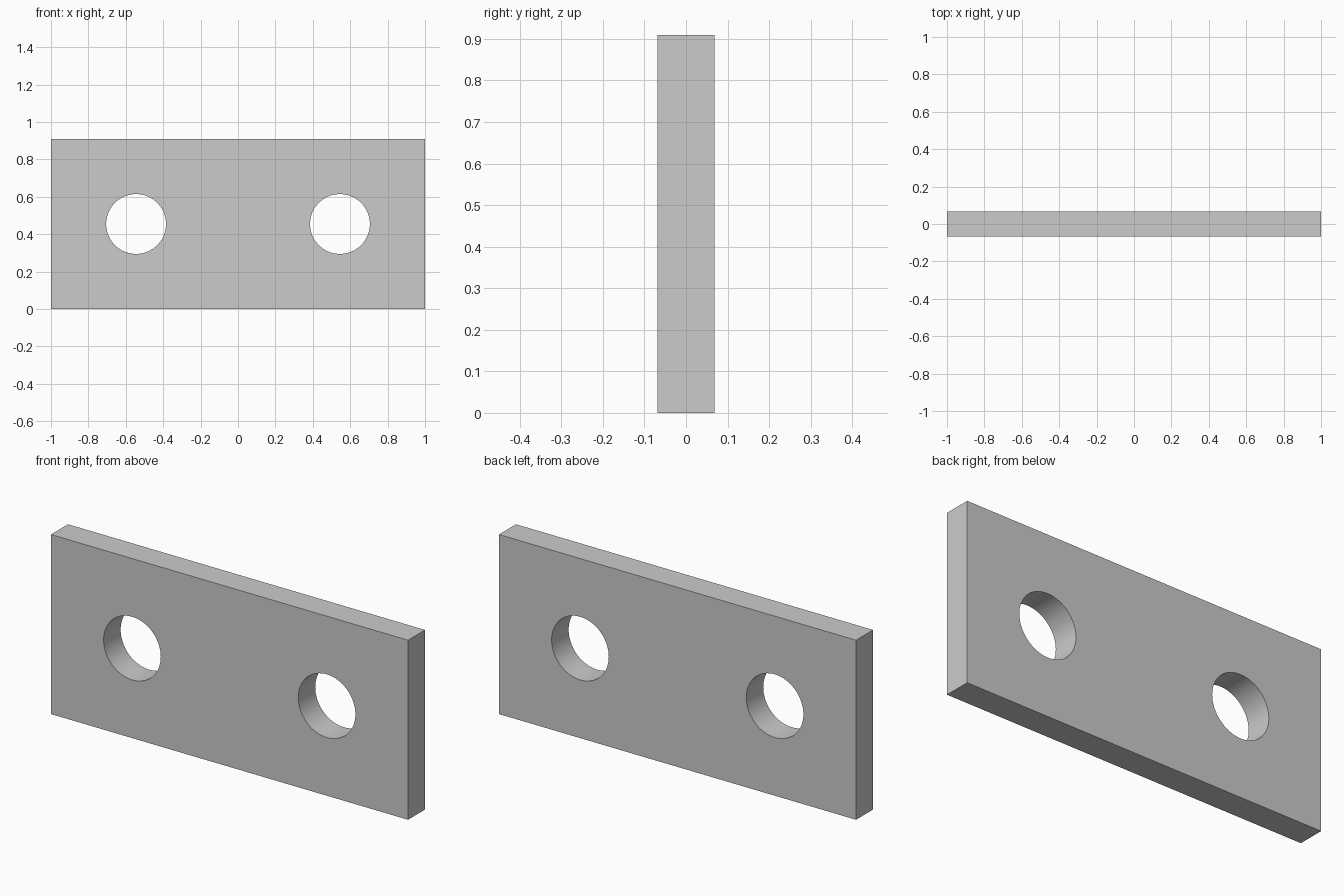
import bpy
from math import pi, radians

if "Cube" in bpy.data.objects:
    bpy.data.objects.remove(bpy.data.objects["Cube"])

LENGTH, THICK, HEIGHT = 2.0, 0.136, 0.909
HOLE_X, HOLE_R = 0.545, 0.16

# Flat rectangular plate standing on its long edge
bpy.ops.mesh.primitive_cube_add(size=1, location=(0, 0, HEIGHT / 2))
plate = bpy.context.object
plate.name = "plate"
plate.scale = (LENGTH, THICK, HEIGHT)
bpy.ops.object.transform_apply(location=False, rotation=False, scale=True)

# Two round bolt holes, drilled front to back
for side, x in (("left", -HOLE_X), ("right", HOLE_X)):
    bpy.ops.mesh.primitive_cylinder_add(
        vertices=64, radius=HOLE_R, depth=THICK * 3,
        location=(x, 0, HEIGHT / 2), rotation=(pi / 2, 0, 0))
    drill = bpy.context.object
    drill.name = f"{side}_hole_cutter"
    drill.hide_render = True
    drill.display_type = 'WIRE'
    cut = plate.modifiers.new(f"{side}_hole", 'BOOLEAN')
    cut.operation = 'DIFFERENCE'
    cut.solver = 'EXACT'
    cut.object = drill

# Apply the cuts, remove the cutters, smooth the hole walls
bpy.ops.object.select_all(action='DESELECT')
plate.select_set(True)
bpy.context.view_layer.objects.active = plate
for mod in list(plate.modifiers):
    drill = mod.object
    bpy.ops.object.modifier_apply(modifier=mod.name)
    bpy.data.objects.remove(drill)
bpy.ops.object.shade_smooth_by_angle(angle=radians(30))
